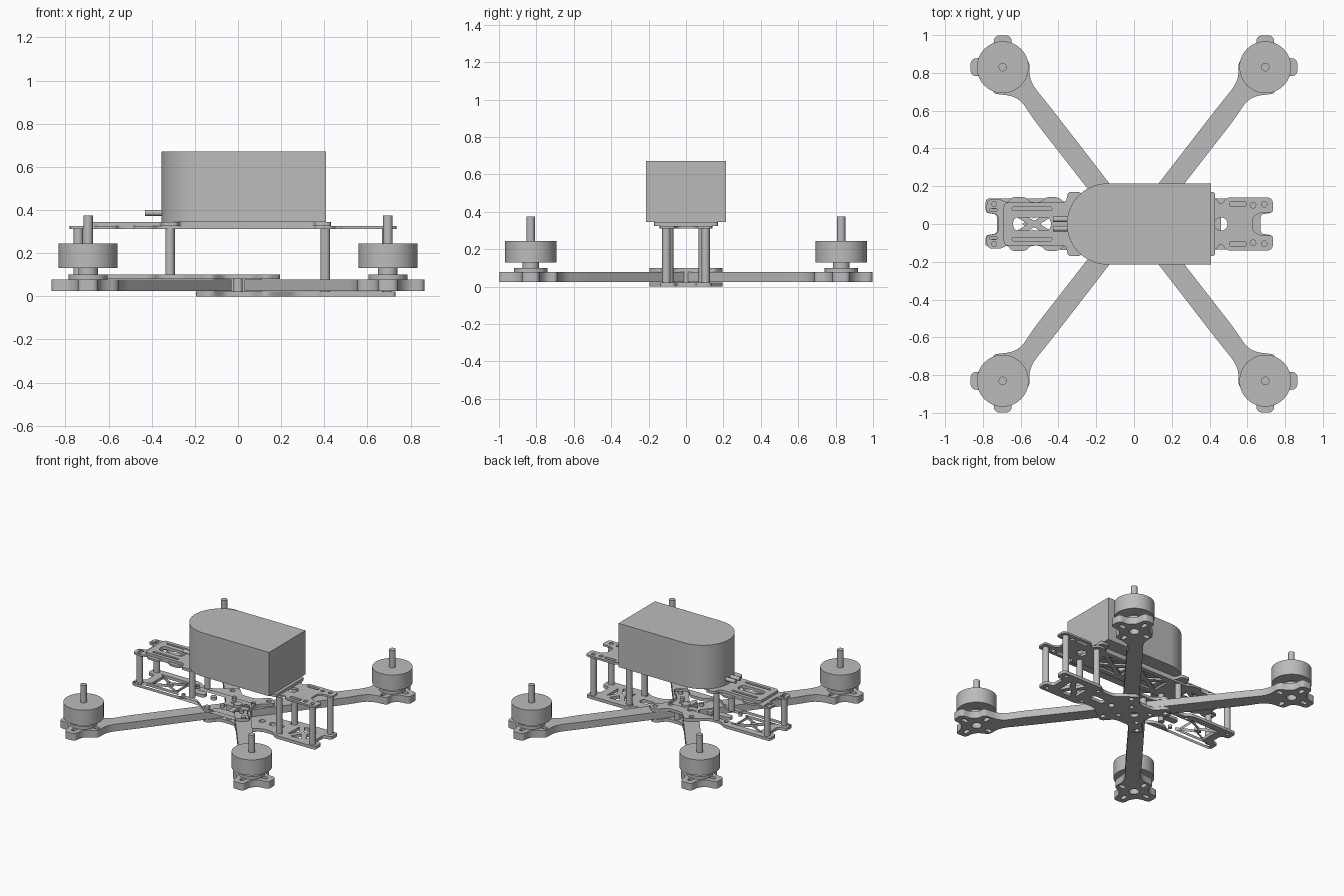
import bpy, bmesh
from math import sin, cos, pi
from mathutils import Vector, Matrix

cube = bpy.data.objects.get("Cube")
if cube:
    bpy.data.objects.remove(cube, do_unlink=True)

grey = bpy.data.materials.new("plain_grey")
grey.use_nodes = True
grey.diffuse_color = (0.5, 0.5, 0.5, 1)
grey.node_tree.nodes["Principled BSDF"].inputs["Base Color"].default_value = (0.5, 0.5, 0.5, 1)
coll = bpy.context.scene.collection
made = []


def finish(name, bm):
    bmesh.ops.remove_doubles(bm, verts=bm.verts, dist=1e-5)
    bmesh.ops.recalc_face_normals(bm, faces=bm.faces)
    me = bpy.data.meshes.new(name)
    bm.to_mesh(me)
    bm.free()
    me.materials.clear()
    me.materials.append(grey)
    ob = bpy.data.objects.new(name, me)
    coll.objects.link(ob)
    made.append(ob)
    return ob


def rounded(points):
    """Round each (x, y, cut) corner with a short curve."""
    out = []
    n = len(points)
    for i, (x, y, r) in enumerate(points):
        p = Vector((x, y))
        if r == 0:
            out.append(p)
            continue
        ends = []
        for q in (points[i - 1], points[(i + 1) % n]):
            d = Vector(q[:2]) - p
            ends.append(p + d.normalized() * min(r, d.length * 0.48))
        for k in range(6):
            t = k / 5
            out.append(ends[0] * (1 - t) ** 2 + p * 2 * t * (1 - t) + ends[1] * t * t)
    return out


def mirror_y(half):
    return rounded(half + [(x, -y, r) for x, y, r in reversed(half)])


def circle(x, y, r, n=20):
    return [Vector((x + r * cos(2 * pi * i / n), y + r * sin(2 * pi * i / n))) for i in range(n)]


def slot(x, y, l, w):
    a, b, r = l / 2, w / 2, min(l, w) * 0.45
    return rounded([(x - a, y - b, r), (x + a, y - b, r), (x + a, y + b, r), (x - a, y + b, r)])


def truss(x0, x1, w, g=0.016):
    """Four triangular openings that leave an X of struts."""
    c, s = (x0 + x1) / 2, 0.01
    tris = []
    for k in (-1, 1):
        tris.append([(x0 + 2 * g, k * w, s), (x1 - 2 * g, k * w, s), (c, k * g, s)])
        e = x0 if k < 0 else x1
        tris.append([(e, w - g, s), (e, g - w, s), (c + k * g * 2, 0, s)])
    return [rounded(t) for t in tris]


def both(f, x, y, *a):
    return [f(x, y, *a), f(x, -y, *a)]


def plate(name, outline, holes, z0, z1):
    cu = bpy.data.curves.new(name, 'CURVE')
    cu.dimensions = '2D'
    cu.fill_mode = 'BOTH'
    cu.extrude = (z1 - z0) / 2
    for loop in [outline] + holes:
        sp = cu.splines.new('POLY')
        sp.points.add(len(loop) - 1)
        for pt, co in zip(sp.points, loop):
            pt.co = (co.x, co.y, 0, 1)
        sp.use_cyclic_u = True
    tmp = bpy.data.objects.new(name + "_curve", cu)
    coll.objects.link(tmp)
    me = bpy.data.meshes.new_from_object(tmp.evaluated_get(bpy.context.evaluated_depsgraph_get()))
    bm = bmesh.new()
    bm.from_mesh(me)
    bmesh.ops.translate(bm, verts=bm.verts, vec=(0, 0, (z0 + z1) / 2))
    bpy.data.objects.remove(tmp)
    bpy.data.meshes.remove(me)
    bpy.data.curves.remove(cu)
    return finish(name, bm)


def rod(bm, x, y, r, z0, z1, n=32):
    m = Matrix.Translation((x, y, (z0 + z1) / 2))
    bmesh.ops.create_cone(bm, cap_ends=True, segments=n, radius1=r, radius2=r, depth=z1 - z0, matrix=m)


# Hub plates: the lower one reaches to +x, the upper one to -x
def hub_plate(name, s, end, z0, z1):
    half = [(-0.11, 0.06, .03), (-0.21, 0.146, .04), (-0.127, 0.21, .04), (-0.06, 0.13, .03),
            (0.06, 0.13, .03), (0.127, 0.21, .04), (0.21, 0.146, .04), (0.27, 0.1, .03),
            (0.36, 0.1, .03), (0.4, 0.135, .03), (end, 0.135, .02), (end, 0.06, .015),
            (end - 0.06, 0.05, .02)]
    holes = [circle(s * 0, 0, 0.03)] + truss(s * 0.46, s * (end - 0.12), 0.085)
    holes += both(circle, s * (end - 0.045), 0.1, 0.013) + both(circle, s * 0.39, 0.085, 0.013)
    for x in (-0.15, 0.15):
        holes += both(circle, x, 0.15, 0.018)
    for x in (-0.08, 0.08):
        holes += both(circle, x, 0.07, 0.016)
    holes += [circle(s * 0.2, 0, 0.022), slot(s * 0.32, 0, 0.11, 0.05)]
    plate(name, mirror_y([(s * x, y, r) for x, y, r in half]), holes, z0, z1)


hub_plate("lower_hub_plate", 1, 0.73, 0, 0.023)
hub_plate("upper_hub_plate", -1, 0.785, 0.079, 0.1)

# Arms with cross-shaped motor mounts, and the motors
arm = [(0.03, 0.085, 0), (0.444, 0.62, .08), (0.553, 0.755, .06), (0.553, 0.865, .03),
       (0.61, 0.89, .03), (0.645, 0.925, .03), (0.65, 0.998, .03), (0.74, 0.998, .03),
       (0.745, 0.925, .03), (0.79, 0.88, .03), (0.865, 0.875, .03), (0.865, 0.785, .03),
       (0.79, 0.78, .03), (0.75, 0.745, .02), (0.745, 0.69, .02), (0.61, 0.675, .07),
       (0.53, 0.552, .05), (0.1, 0.0, 0)]
MX, MY = 0.695, 0.83
for sx, side in ((1, "left"), (-1, "right")):
    for sy, end in ((-1, "front"), (1, "back")):
        x, y = sx * MX, sy * MY
        holes = [circle(x, y, 0.035)]
        for k in (-1, 1):
            holes += [slot(x + k * 0.105, y, 0.05, 0.03), slot(x, y + k * 0.105, 0.03, 0.05)]
        plate(f"{end}_{side}_arm", rounded([(sx * a, sy * b, r) for a, b, r in arm]), holes, 0.025, 0.078)
        bm = bmesh.new()
        for r, z0, z1 in ((0.09, 0.078, 0.1), (0.045, 0.1, 0.13), (0.137, 0.13, 0.245), (0.022, 0.245, 0.375)):
            rod(bm, x, y, r, z0, z1, 48)
        finish(f"{end}_{side}_motor", bm)

# Keys that lock the arm roots between the hub plates
plate("arm_lock_long", slot(0, 0, 0.04, 0.24), [], 0.023, 0.079)
plate("arm_lock_cross", slot(0, 0, 0.22, 0.04), [], 0.023, 0.079)

# Standoffs
for name, x, y, z0 in (("nose", -0.74, 0.1, 0.1), ("front_middle", -0.315, 0.09, 0.1),
                       ("rear_middle", 0.405, 0.09, 0.023), ("tail", 0.69, 0.105, 0.023)):
    bm = bmesh.new()
    for s in (-1, 1):
        rod(bm, x, s * y, 0.022, z0, 0.311, 24)
    finish(name + "_standoffs", bm)

# Thin deck plate along the full body
half = [(-0.72, 0.05, .02), (-0.78, 0.06, .015), (-0.78, 0.13, .03), (-0.7, 0.13, .02), (-0.67, 0.11, .02),
        (-0.65, 0.142, .02), (-0.57, 0.142, .02), (-0.55, 0.115, .02), (-0.49, 0.115, .02),
        (-0.47, 0.142, .02), (-0.4, 0.142, .02), (-0.37, 0.115, .02), (0.35, 0.115, .02), (0.37, 0.14, .02),
        (0.43, 0.14, .02), (0.46, 0.1, .02), (0.49, 0.14, .02), (0.735, 0.14, .03), (0.735, 0.06, .015),
        (0.67, 0.06, .015), (0.63, 0.04, .02)]
holes = truss(-0.64, -0.42, 0.065) + truss(-0.24, 0.03, 0.08) + truss(0.06, 0.32, 0.08)
holes += [circle(0.46, 0, 0.035)] + both(slot, 0.55, 0.105, 0.09, 0.025) + both(slot, -0.745, 0.075, 0.04, 0.014)
holes += both(circle, -0.74, 0.105, 0.013) + both(circle, 0.69, 0.105, 0.015) + both(circle, 0.63, 0.1, 0.015)
plate("thin_deck", mirror_y(half), holes, 0.311, 0.325)

# Thicker tray on the deck, with strap ears
half = [(-0.69, 0.115, .03), (-0.36, 0.115, .02), (-0.35, 0.17, .02), (-0.28, 0.17, .02), (-0.27, 0.115, .02),
        (0.35, 0.115, .02), (0.36, 0.17, .02), (0.43, 0.17, .02), (0.43, 0.06, .02)]
holes = both(slot, -0.54, 0.08, 0.21, 0.018) + [slot(-0.54, 0, 0.2, 0.07)]
holes += both(circle, -0.315, 0.09, 0.013) + [slot(-0.1, 0, 0.2, 0.08), slot(0.18, 0, 0.2, 0.08)]
plate("battery_tray", mirror_y(half), holes, 0.325, 0.345)

# Battery with a round nose, and its two leads
R = 0.215
nose = [Vector((-0.14 + R * cos(a), R * sin(a))) for a in (pi / 2 + pi * i / 32 for i in range(33))]
plate("battery", nose + [Vector((0.407, -R)), Vector((0.407, R))], [], 0.345, 0.672)
bm = bmesh.new()
for y in (-0.025, 0.025):
    m = Matrix.Translation((-0.38, y, 0.387)) @ Matrix.Rotation(pi / 2, 4, 'Y')
    bmesh.ops.create_cone(bm, cap_ends=True, segments=20, radius1=0.014, radius2=0.014, depth=0.1, matrix=m)
finish("battery_leads", bm)

# Smooth rounded walls, keep edges sharp
bpy.ops.object.select_all(action='DESELECT')
for ob in made:
    ob.select_set(True)
bpy.context.view_layer.objects.active = made[0]
bpy.ops.object.shade_smooth_by_angle(angle=pi / 6)
